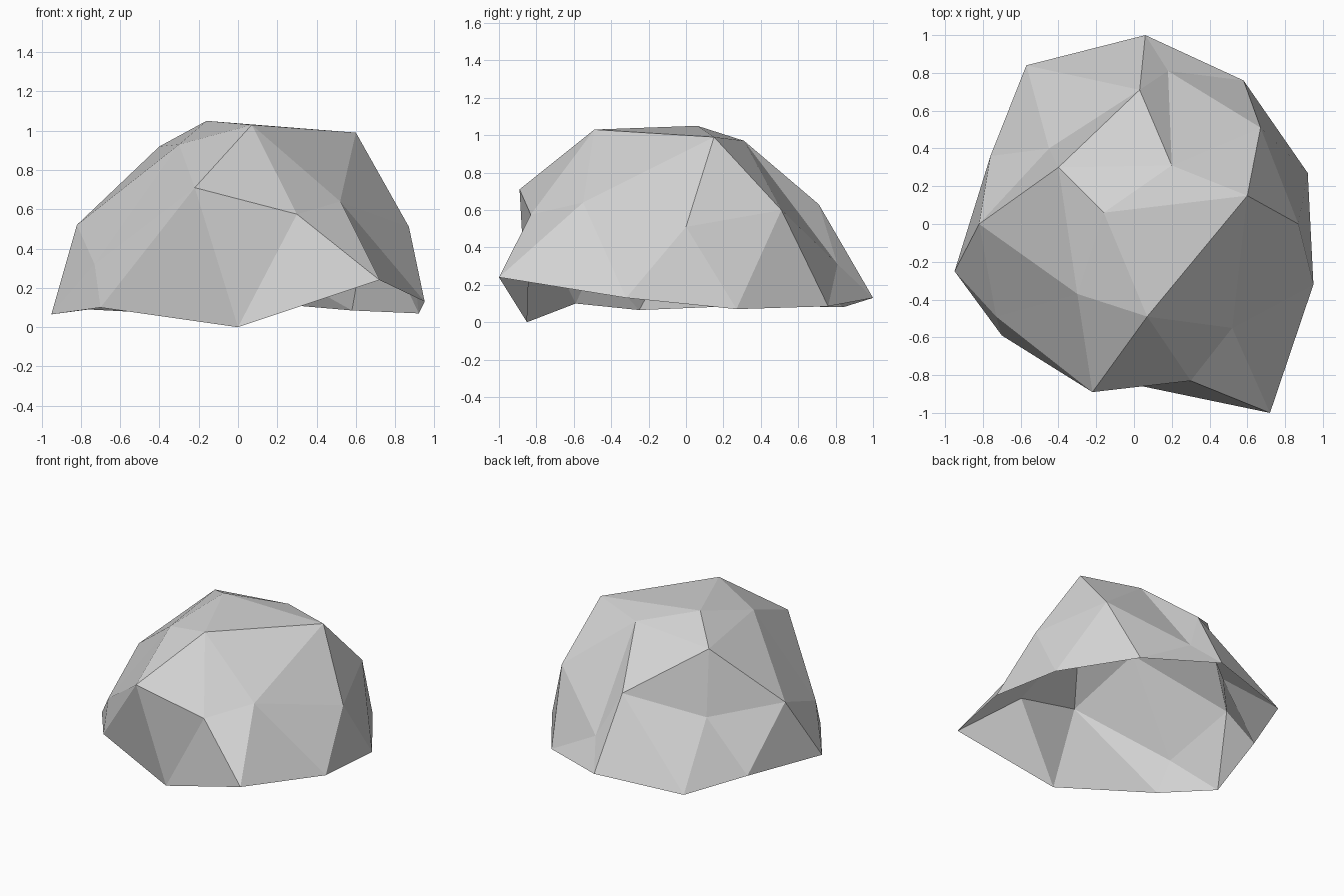
import bpy
import bmesh

# Remove the default cube if present
default_cube = bpy.data.objects.get("Cube")
if default_cube:
    bpy.data.objects.remove(default_cube, do_unlink=True)


def flat_material(name, color):
    material = bpy.data.materials.new(name)
    material.use_nodes = True
    material.diffuse_color = color
    shader = material.node_tree.nodes["Principled BSDF"]
    shader.inputs["Base Color"].default_value = color
    return material


# Rings of the faceted boulder, each counter-clockwise from +x
peak_point = (-.16, .06, 1.05)
crown_ring = [(.6, .15, .99), (.2, .31, .97), (-.4, .3, .92),
              (-.3, -.37, .93), (.07, -.49, 1.03)]
shoulder_ring = [(.87, 0, .51), (.67, .51, .6), (.18, .81, .31),
                 (.03, .71, .63), (-.45, .4, .46), (-.82, 0, .52),
                 (-.73, -.49, .32), (-.22, -.89, .71),
                 (.3, -.83, .575), (.52, -.55, .64)]
ground_rim = [(.95, -.32, .13), (.92, .27, .07), (.58, .76, .085),
              (.06, 1, .13), (-.57, .84, .08), (-.76, .36, .09),
              (-.95, -.25, .065), (-.7, -.59, .1), (0, -.85, 0),
              (.72, -1, .24)]

bm = bmesh.new()
peak = bm.verts.new(peak_point)
crown, shoulder, rim = (
    [bm.verts.new(point) for point in ring]
    for ring in (crown_ring, shoulder_ring, ground_rim))

# Cap: a fan at the peak, and three facets under every crown corner
for i, corner in enumerate(crown):
    following = crown[(i + 1) % len(crown)]
    before, below, after = (shoulder[2 * i + step] for step in (-1, 0, 1))
    bm.faces.new((peak, corner, following))
    bm.faces.new((corner, before, below))
    bm.faces.new((corner, below, after))
    bm.faces.new((corner, after, following))

# Skirt: zigzag facets from the shoulder to the open ground rim
for j, upper in enumerate(shoulder):
    k = (j + 1) % len(shoulder)
    bm.faces.new((upper, rim[j], rim[k]))
    bm.faces.new((upper, rim[k], shoulder[k]))

mesh = bpy.data.meshes.new("boulder_shell")
bm.to_mesh(mesh)
bm.free()
mesh.materials.append(flat_material("stone_grey", (.65, .65, .65, 1)))

boulder = bpy.data.objects.new("boulder_shell", mesh)
bpy.context.collection.objects.link(boulder)
